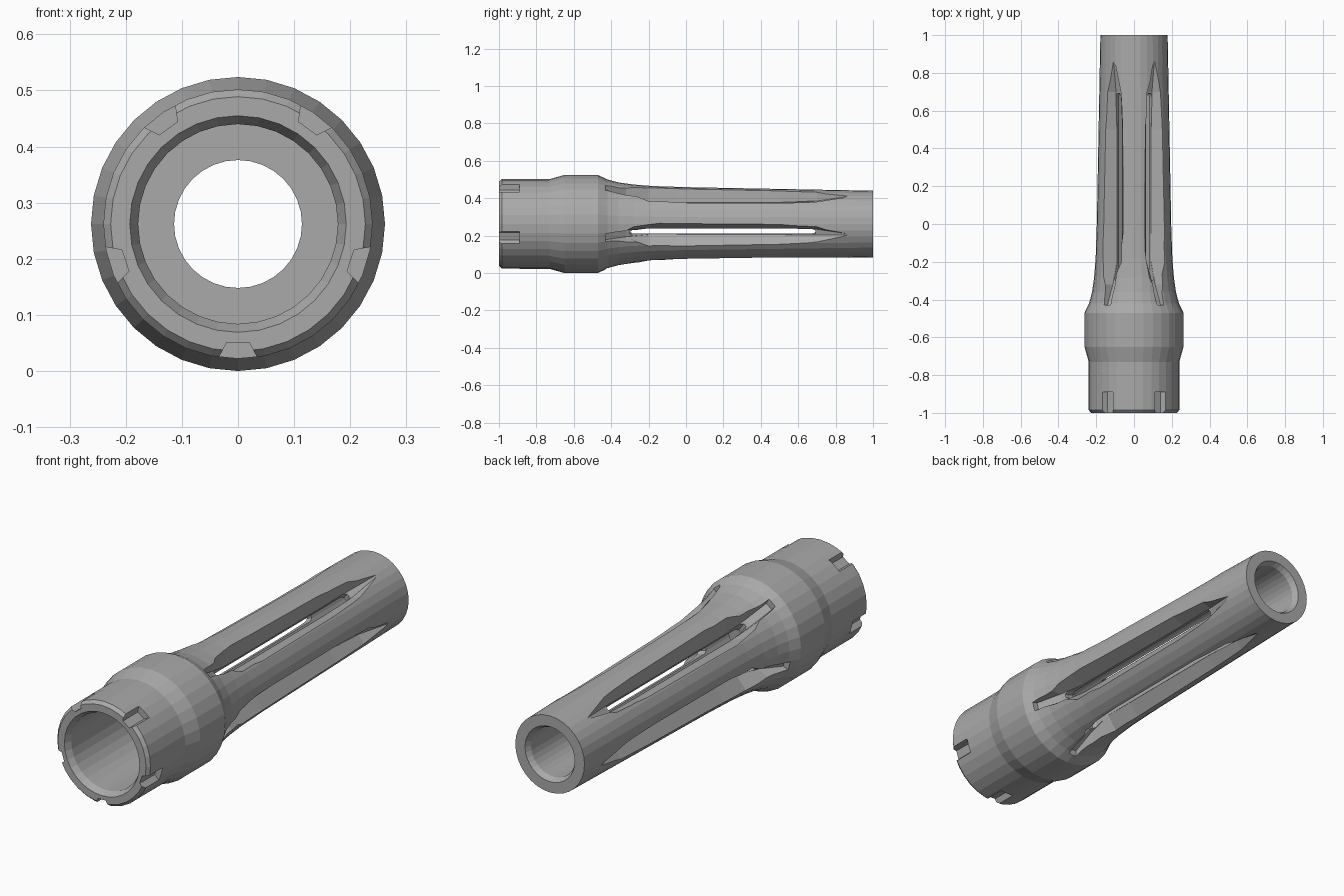
import bpy, bmesh
from math import sin, cos, pi, radians

cube = bpy.data.objects.get("Cube")
if cube:
    bpy.data.objects.remove(cube)

AXIS_Z = 0.262
SIDES = 32
ANGLES = [radians(270 + 72 * i) for i in range(5)]

steel = bpy.data.materials.new("grey steel")
steel.use_nodes = True
GREY = (0.4, 0.4, 0.4, 1)
steel.diffuse_color = GREY
steel.node_tree.nodes["Principled BSDF"].inputs["Base Color"].default_value = GREY


def make_object(name, bm):
    bmesh.ops.recalc_face_normals(bm, faces=bm.faces)
    mesh = bpy.data.meshes.new(name)
    bm.to_mesh(mesh)
    bm.free()
    mesh.materials.append(steel)
    obj = bpy.data.objects.new(name, mesh)
    bpy.context.collection.objects.link(obj)
    return obj


def bridge(bm, a, b):
    for i in range(len(a)):
        j = (i + 1) % len(a)
        bm.faces.new((a[i], a[j], b[j], b[i]))


def lathe(name, profile):
    """Spin a closed (y, radius) profile around the long axis."""
    bm = bmesh.new()
    rings = [[bm.verts.new((r * cos(2 * pi * i / SIDES), y, AXIS_Z + r * sin(2 * pi * i / SIDES)))
              for i in range(SIDES)] for y, r in profile]
    for k, ring in enumerate(rings):
        bridge(bm, ring, rings[(k + 1) % len(rings)])
    return make_object(name, bm)


def radial_cutter(name, sections):
    """Five lofted cutters; sections are (y, low radius, low half width, top radius, top half width)."""
    bm = bmesh.new()
    for a in ANGLES:
        loops = []
        for y, lo, wl, hi, wh in sections:
            corners = ((lo, -wl), (lo, wl), (hi, wh), (hi, -wh))
            loops.append([bm.verts.new((r * cos(a) - t * sin(a), y, AXIS_Z + r * sin(a) + t * cos(a)))
                          for r, t in corners])
        for p, q in zip(loops, loops[1:]):
            bridge(bm, p, q)
        bm.faces.new(loops[0])
        bm.faces.new(loops[-1])
    return make_object(name, bm)


def cut(target, cutter):
    cutter.hide_render = True
    mod = target.modifiers.new("cut", 'BOOLEAN')
    mod.operation = 'DIFFERENCE'
    mod.solver = 'EXACT'
    mod.object = cutter
    bpy.context.view_layer.objects.active = target
    bpy.ops.object.modifier_apply(modifier=mod.name)
    bpy.data.objects.remove(cutter)


# Hollow body: outer wall from front to back, then the bore back to the front
body = lathe("muzzle_body", [
    (-1, 0.227), (-0.985, 0.24), (-0.73, 0.24), (-0.65, 0.262), (-0.47, 0.262),
    (-0.42, 0.238), (-0.36, 0.222), (-0.28, 0.211), (-0.18, 0.203), (0, 0.197), (1, 0.178),
    (1, 0.128), (0.975, 0.114), (-0.47, 0.114), (-0.47, 0.178), (-0.97, 0.178), (-1, 0.193)])

# Flared scoops along the barrel
TOP = 0.28
cut(body, radial_cutter("scoop_cutter", [
    (-0.43, 0.215, 0.018, TOP, 0.025), (-0.32, 0.165, 0.018, TOP, 0.05),
    (-0.2, 0.13, 0.018, TOP, 0.115), (-0.05, 0.13, 0.018, TOP, 0.138),
    (0.5, 0.13, 0.018, TOP, 0.135), (0.7, 0.14, 0.016, TOP, 0.115),
    (0.87, 0.181, 0.003, TOP, 0.05)]))

# Narrow vents through the wall, with rounded ends
W = 0.018
cut(body, radial_cutter("vent_cutter", [
    (y, 0.08, w, 0.2, w) for y, w in
    ((-0.3, W * 0.4), (-0.285, W * 0.95), (0.67, W * 0.95), (0.685, W * 0.75), (0.692, W * 0.4))]))

# Notches around the front rim
cut(body, radial_cutter("notch_cutter", [
    (y, 0.211, 0.02, 0.26, 0.046) for y in (-1.05, -0.89)]))
